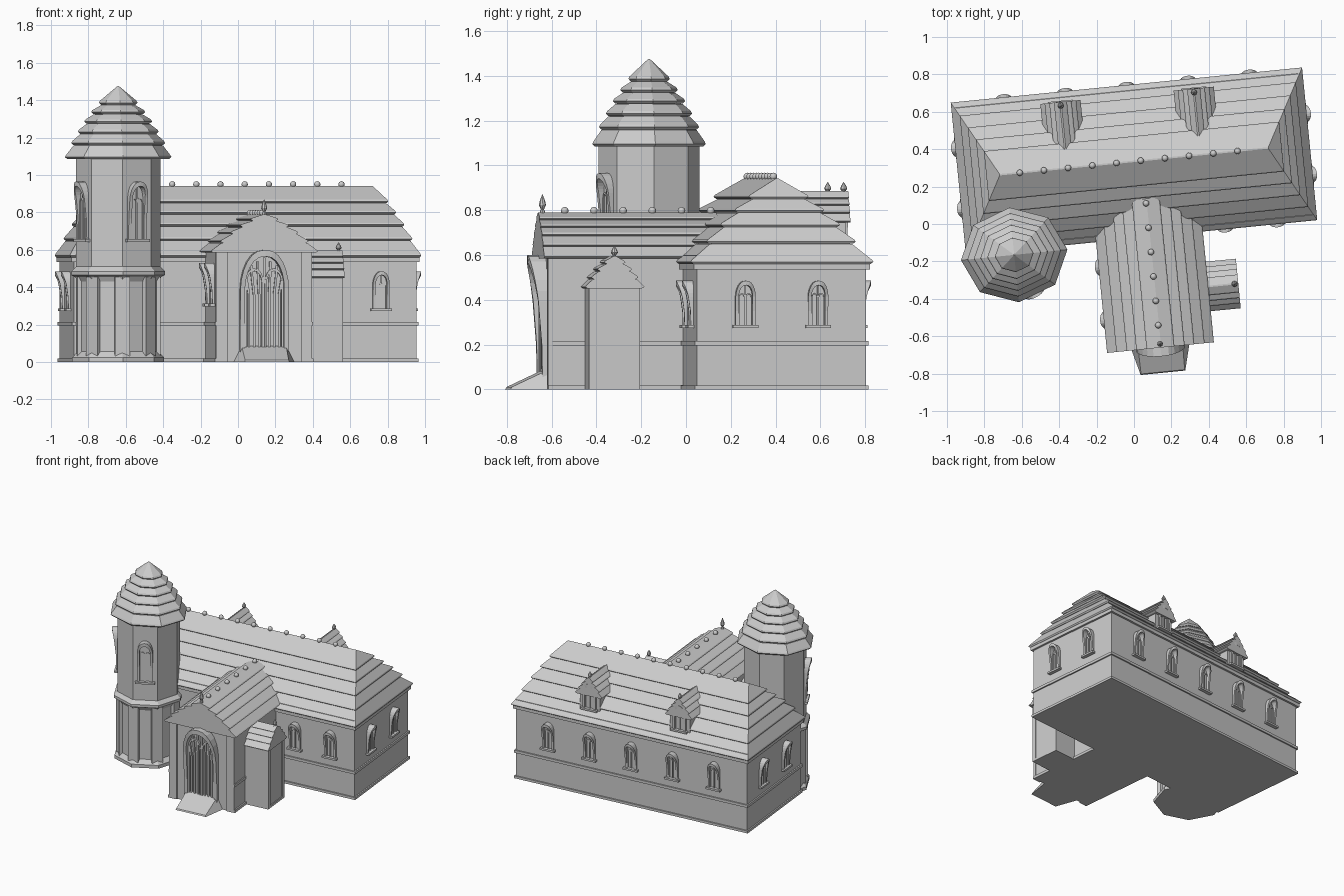
import bpy, bmesh, math
from mathutils import Matrix, Vector

if "Cube" in bpy.data.objects:
    bpy.data.objects.remove(bpy.data.objects["Cube"])

stone = bpy.data.materials.new("grey_stone")
stone.use_nodes = True
GREY = (0.6, 0.6, 0.6, 1)
stone.diffuse_color = GREY
stone.node_tree.nodes["Principled BSDF"].inputs["Base Color"].default_value = GREY

# The whole building is turned slightly on its plot
SITE = Matrix.Translation((0, 0.335, 0)) @ Matrix.Rotation(math.radians(5.7), 4, 'Z')


def place(u, v, z=0, turn=0):
    return SITE @ Matrix.Translation((u, v, z)) @ Matrix.Rotation(math.radians(turn), 4, 'Z')


def finish(name, bm, matrix, smooth=False):
    bmesh.ops.recalc_face_normals(bm, faces=bm.faces)
    mesh = bpy.data.meshes.new(name)
    bm.to_mesh(mesh)
    bm.free()
    mesh.materials.append(stone)
    for p in mesh.polygons:
        p.use_smooth = smooth
    ob = bpy.data.objects.new(name, mesh)
    ob.matrix_world = matrix
    bpy.context.collection.objects.link(ob)
    return ob


def loft(bm, rings):
    """Skin a list of equal point rings and cap both ends."""
    rows = [[bm.verts.new(p) for p in ring] for ring in rings]
    n = len(rows[0])
    for a, b in zip(rows, rows[1:]):
        for i in range(n):
            j = (i + 1) % n
            bm.faces.new((a[i], a[j], b[j], b[i]))
    bm.faces.new(rows[0])
    bm.faces.new(rows[-1])


def box(bm, x, y, z, dx, dy, dz):
    """Box centred on x and y, standing on z."""
    hx, hy = dx / 2, dy / 2
    loft(bm, [[(x - hx, y - hy, h), (x + hx, y - hy, h), (x + hx, y + hy, h), (x - hx, y + hy, h)]
              for h in (z, z + dz)])


def spin(bm, profile, sides, squash=1):
    loft(bm, [[(r * math.cos(i * math.tau / sides), squash * r * math.sin(i * math.tau / sides), z)
               for i in range(sides)] for r, z in profile])


def tiered(tiers, top, lip=0.018, tuck=0.025, tip=0.004):
    """Overlapping roof courses as (half width, height) points."""
    pts = []
    for i, (w, z) in enumerate(tiers):
        pts += [(w - 0.012, z), (w, z + lip * 0.5), (w - 0.006, z + lip)]
        if i + 1 < len(tiers):
            nw, nz = tiers[i + 1]
            pts += [(nw - tuck + 0.01, nz - 0.002), (nw - tuck, nz)]
    return pts + [(tip, top)]


def arch(width, height):
    """Pointed arch outline from left foot to right foot."""
    h, spring = width / 2, height - width * 0.8
    left = [(-h, 0), (-h, spring * 0.5)]
    for i in range(7):
        t = i / 6
        left.append((-h * math.cos(t * math.pi / 2) ** 0.85 if t < 1 else 0,
                     spring + (height - spring) * math.sin(t * math.pi / 2) ** 1.1))
    return left + [(-x, z) for x, z in reversed(left[:-1])]


def arch_frame(bm, x, z, width, height, rim, depth, flare):
    """Raised frame whose head leans out from the wall."""
    outer = arch(width, height)
    inner = arch(width - 2 * rim, height - rim * 1.4)
    rings = []
    for (ox, oz), (ix, iz) in zip(outer, inner):
        out = -depth - flare * (oz / height) ** 2.5
        rings.append([(x + ox, 0.005, z + oz), (x + ox, out, z + oz),
                      (x + ix, out, z + iz), (x + ix, 0.005, z + iz)])
    loft(bm, rings)


def rib(bm, path, width, depth):
    h = width / 2
    loft(bm, [[(x - h, 0, z), (x - h, -depth, z), (x + h, -depth, z), (x + h, 0, z)] for x, z in path])


def window(name, matrix, width=0.09, height=0.2, flare=0.035):
    bm = bmesh.new()
    arch_frame(bm, 0, 0, width, height, width * 0.16, 0.012, flare)
    for s in (-1, 1):
        arch_frame(bm, s * width * 0.17, 0, width * 0.33, height * 0.72, width * 0.05, 0.007, 0)
    rib(bm, [(0, 0), (0, height * 0.9)], width * 0.07, 0.009)
    box(bm, 0, -0.01, -0.012, width * 1.25, 0.032, 0.014)
    finish(name, bm, matrix)


def finial(name, matrix, height):
    bm = bmesh.new()
    shape = [(0.012, 0), (0.012, 0.2), (0.007, 0.3), (0.016, 0.5), (0.012, 0.7), (0.001, 1)]
    spin(bm, [(r, z * height) for r, z in shape], 8)
    finish(name, bm, matrix)


def ball(name, matrix):
    bm = bmesh.new()
    bmesh.ops.create_uvsphere(bm, u_segments=12, v_segments=8, radius=0.017)
    finish(name, bm, matrix, True)


def gabled(name, matrix, half, eave, peak, length, tiers, top, bottom=0.0, overhang=0.03):
    """Gabled block facing -y with a stepped roof."""
    bm = bmesh.new()
    outline = [(-half, bottom), (half, bottom), (half, eave), (0, peak), (-half, eave)]
    loft(bm, [[(x, y, z) for x, z in outline] for y in (0, length)])
    finish(name + "_walls", bm, matrix)
    bm = bmesh.new()
    side = tiered(tiers, top, lip=0.014, tuck=0.016)
    outline = side + [(-x, z) for x, z in reversed(side)]
    loft(bm, [[(x, y, z) for x, z in outline] for y in (-overhang, length)])
    finish(name + "_roof", bm, matrix)


# Main hall: walls, plinth and string course
for name, grow, z, dz in (("hall_walls", 0, 0, 0.6), ("hall_plinth", 0.01, 0, 0.018),
                          ("hall_string_course", 0.01, 0.195, 0.02), ("hall_cornice", 0.015, 0.535, 0.03)):
    bm = bmesh.new()
    box(bm, 0, 0, z, 1.84 + 2 * grow, 0.76 + 2 * grow, dz)
    finish(name, bm, place(0, 0))

# Main hall: stepped hip roof
bm = bmesh.new()
rings = []
for v, z in tiered([(0.41, 0.56), (0.335, 0.65), (0.268, 0.725), (0.2, 0.79), (0.134, 0.85)], 0.942):
    u = 0.72 + 0.546 * v
    rings.append([(-u, -v, z), (u, -v, z), (u, v, z), (-u, v, z)])
loft(bm, rings)
finish("hall_roof", bm, place(0, 0))
for i in range(10):
    ball("hall_ridge_ball", place(-0.614 + 0.13 * i, 0, 0.95))

# Main hall windows
for i in range(5):
    window("back_window", place(0.33 * (i - 2), 0.38, 0.285, 180))
for s in (-1, 1):
    window("left_end_window", place(0.92, s * 0.163, 0.285, 90))
    window("right_end_window", place(-0.92, s * 0.163, 0.285, -90))
for u in (0.45, 0.73):
    window("front_window", place(u, -0.38, 0.285))

# Dormers on the back slope
for u in (-0.36, 0.356):
    gabled("dormer", place(u, 0.335, 0, 180), 0.08, 0.775, 0.87, 0.26,
           [(0.108, 0.745), (0.085, 0.785), (0.06, 0.82), (0.035, 0.85)], 0.885, 0.58, 0.02)
    window("dormer_window", place(u, 0.335, 0.645, 180), 0.105, 0.19, 0.01)
    finial("dormer_finial", place(u, 0.335, 0.865), 0.06)

# Entrance wing
WING = (0.042, -0.975)
gabled("wing", place(*WING), 0.255, 0.6, 0.765, 0.77,
       [(0.287, 0.585), (0.237, 0.638), (0.182, 0.685), (0.13, 0.722), (0.075, 0.755)], 0.79)
for name, grow, z in (("wing_plinth", 0.01, 0), ("wing_string_course", 0.008, 0.195)):
    bm = bmesh.new()
    for s in (-1, 1):
        box(bm, s * 0.25, 0.32, z, 0.01 + 2 * grow, 0.64 + 2 * grow, 0.02)
    finish(name, bm, place(*WING))
bm = bmesh.new()
for s in (-1, 1):
    box(bm, s * 0.228, 0, 0, 0.06, 0.02, 0.59)
finish("wing_corner_piers", bm, place(*WING))
for i in range(6):
    ball("wing_ridge_ball", place(0.042, -0.885 + 0.131 * i, 0.797))
finial("wing_finial", place(0.042, -0.985, 0.775), 0.095)
for v in (-0.83, -0.545):
    window("wing_window", place(-0.213, v, 0.31, -90), 0.095, 0.22, 0.04)

# Doorway with fanned ribs and a leaning arched hood
bm = bmesh.new()
arch_frame(bm, 0, 0, 0.26, 0.6, 0.025, 0.022, 0.055)
for k in range(-3, 4):
    x = k * 0.027
    spread = [(x, 0.08), (x, 0.36), (x * 1.12, 0.42), (x * 1.2, 0.47 - abs(k) * 0.006)]
    if abs(k) < 3:
        spread.append((x * 1.25, 0.56 - abs(k) * 0.022))
    rib(bm, spread, 0.012, 0.014)
for s in (-1, 1):
    arch_frame(bm, s * 0.053, 0.08, 0.1, 0.42, 0.01, 0.018, 0)
finish("doorway", bm, place(*WING))
bm = bmesh.new()
loft(bm, [[(-0.165, 0.01, 0), (0.165, 0.01, 0), (0.12, -0.165, 0), (-0.12, -0.165, 0)],
          [(-0.12, 0.01, 0.09), (0.12, 0.01, 0.09), (0.117, -0.16, 0.01), (-0.117, -0.16, 0.01)]])
finish("door_ramp", bm, place(*WING))

# Side porch
gabled("porch", place(0.475, -0.705, 0, 90), 0.115, 0.47, 0.585, 0.25,
       [(0.133, 0.45), (0.106, 0.492), (0.078, 0.528), (0.048, 0.56)], 0.595, 0, 0.015)
bm = bmesh.new()
for s in (-1, 1):
    box(bm, s * 0.1, 0, 0, 0.03, 0.012, 0.46)
box(bm, 0, 0, 0, 0.23, 0.012, 0.018)
finish("porch_door_frame", bm, place(0.475, -0.705, 0, 90))
finial("porch_finial", place(0.47, -0.705, 0.58), 0.06)

# Octagonal tower
TOWER = (-0.687, -0.434)
bm = bmesh.new()
spin(bm, [(0.247, 0), (0.247, 0.025), (0.218, 0.055), (0.218, 0.43), (0.232, 0.455), (0.252, 0.465),
          (0.252, 0.485), (0.226, 0.51), (0.226, 1.1)], 8)
finish("tower_walls", bm, place(*TOWER))
for k in range(8):
    bm = bmesh.new()
    box(bm, 0, -0.207, 0.02, 0.08, 0.034, 0.435)
    finish("tower_pier", bm, place(*TOWER, 0, 45 * k))
bm = bmesh.new()
spin(bm, tiered([(0.286, 1.085), (0.252, 1.16), (0.217, 1.22), (0.182, 1.275), (0.145, 1.325), (0.104, 1.375)],
                1.475, lip=0.022, tuck=0.022), 8, 0.89)
finish("tower_roof", bm, place(*TOWER))
for turn in (22.5, -67.5):
    a = math.radians(turn)
    window("tower_window", place(TOWER[0] + 0.208 * math.sin(a), TOWER[1] - 0.208 * math.cos(a), 0.655, turn),
           0.11, 0.31, 0.035)
